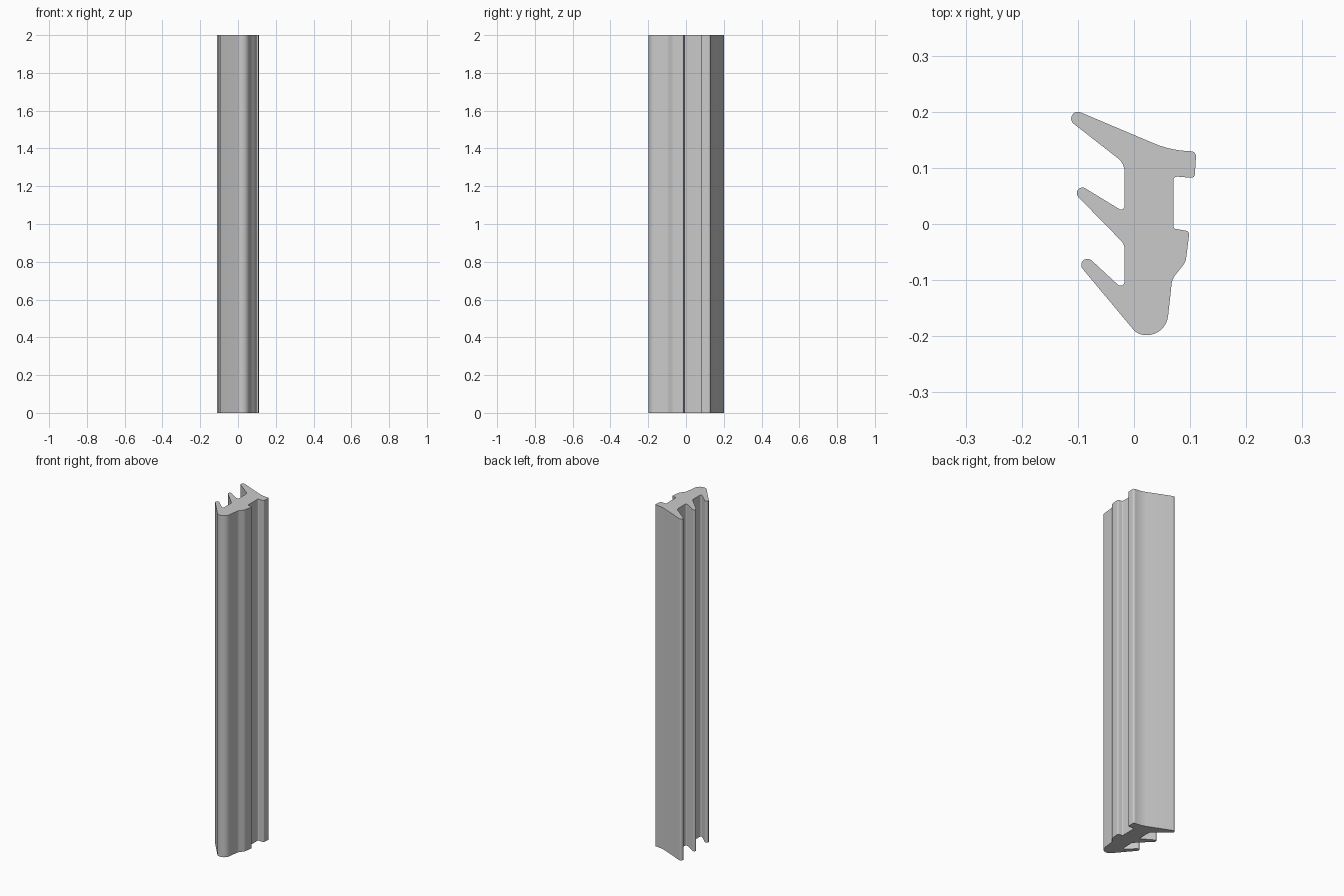
import bpy, bmesh
from math import cos, sin, tan, radians
from mathutils import Vector

HEIGHT = 2.0

cube = bpy.data.objects.get("Cube")
if cube:
    bpy.data.objects.remove(cube, do_unlink=True)


def tip(x, y, r, start, end, steps=10):
    """Rounded fin end, as plain outline points."""
    angles = [radians(start + (end - start) * i / steps) for i in range(steps + 1)]
    return [(x + r * cos(a), y + r * sin(a), 0) for a in angles]


def fillet(before, corner, after, r, steps=8):
    """Replace a corner with a tangent arc."""
    p = Vector(corner)
    a = (Vector(before) - p).normalized()
    b = (Vector(after) - p).normalized()
    half = a.angle(b) / 2
    centre = p + (a + b).normalized() * (r / sin(half))
    start = (p + a * (r / tan(half)) - centre).normalized()
    end = (p + b * (r / tan(half)) - centre).normalized()
    return [centre + r * start.slerp(end, i / steps) for i in range(steps + 1)]


# Cross-section corners (x, y, fillet radius), counter-clockwise
outline = [
    (0.007, -0.198, 0.03),      # rounded nose
    (0.057, -0.198, 0.038),
    (0.068, -0.098, 0.03),      # lower bulge
    (0.092, -0.068, 0.03),
    (0.099, -0.013, 0.007),
    (0.070, -0.008, 0.005),     # groove
    (0.070, 0.085, 0.007),
    (0.108, 0.082, 0.006),      # upper lip
    (0.111, 0.129, 0.009),
    (0.063, 0.132, 0.18),
    *tip(-0.100, 0.188, 0.012, 66, 232),    # long fin
    (-0.017, 0.108, 0.03),
    (-0.017, 0.021, 0.006),
    *tip(-0.092, 0.055, 0.010, 60, 225),    # middle fin
    (-0.017, -0.036, 0.02),
    (-0.017, -0.119, 0.007),
    *tip(-0.083, -0.073, 0.011, 47, 221),   # lower fin
]

points = []
for i, (x, y, r) in enumerate(outline):
    if r:
        after = outline[(i + 1) % len(outline)]
        points += fillet(outline[i - 1][:2], (x, y), after[:2], r)
    else:
        points.append(Vector((x, y)))

# Extrude the section into the strip
bm = bmesh.new()
base = bm.faces.new([bm.verts.new((p.x, p.y, 0)) for p in points])
top = bmesh.ops.extrude_face_region(bm, geom=[base], use_keep_orig=True)
bmesh.ops.translate(bm, vec=(0, 0, HEIGHT),
                    verts=[g for g in top["geom"] if isinstance(g, bmesh.types.BMVert)])
bmesh.ops.recalc_face_normals(bm, faces=bm.faces)
mesh = bpy.data.meshes.new("seal_strip")
bm.to_mesh(mesh)
bm.free()
strip = bpy.data.objects.new("seal_strip", mesh)
bpy.context.collection.objects.link(strip)

# Grey rubber
grey = bpy.data.materials.new("grey_rubber")
grey.use_nodes = True
colour = (0.59, 0.59, 0.59, 1)
grey.diffuse_color = colour
grey.node_tree.nodes["Principled BSDF"].inputs["Base Color"].default_value = colour
mesh.materials.append(grey)

bpy.ops.object.select_all(action="DESELECT")
strip.select_set(True)
bpy.context.view_layer.objects.active = strip
bpy.ops.object.shade_smooth_by_angle(angle=radians(30))
